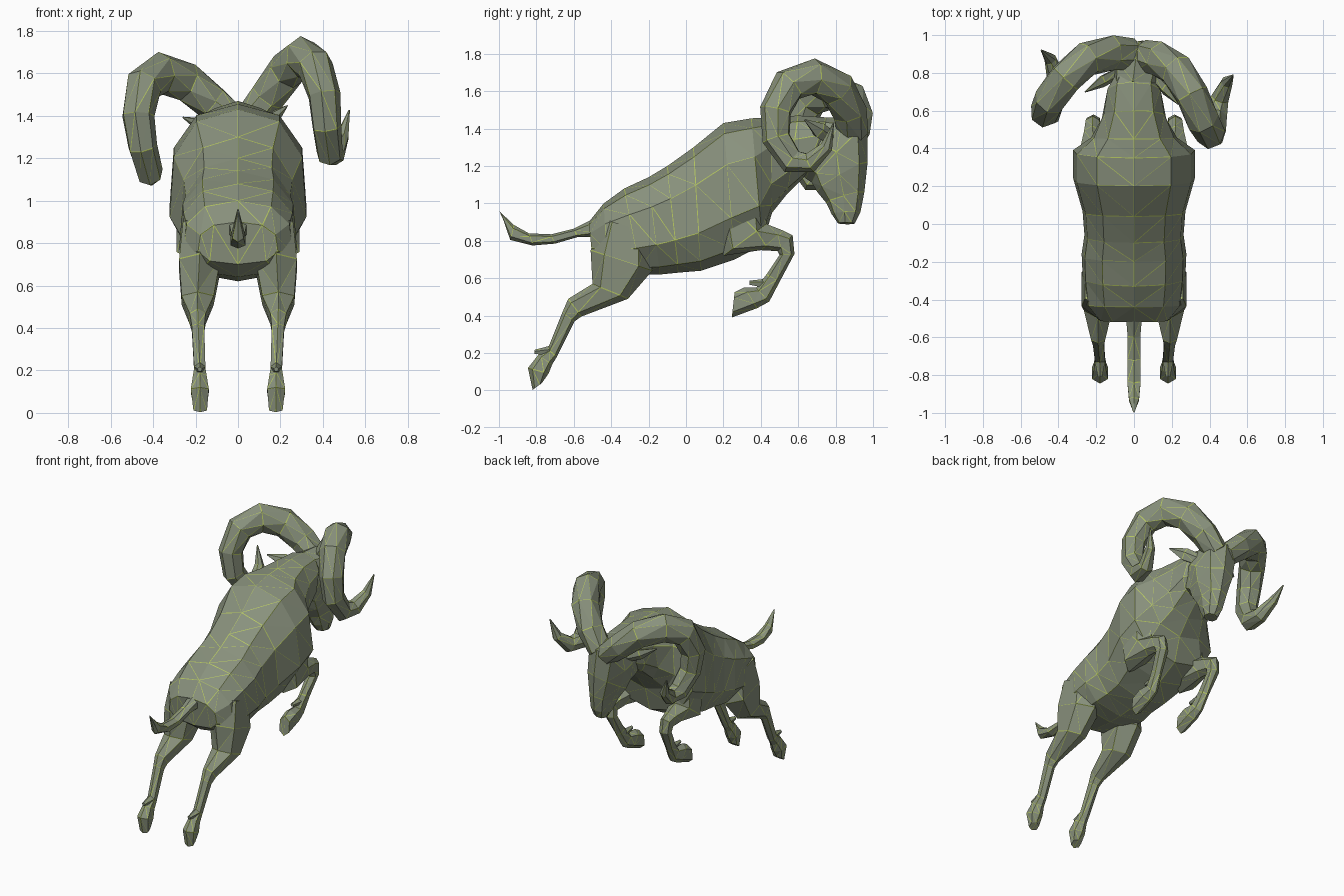
import bpy, bmesh, math, random
from mathutils import Vector, Matrix

random.seed(4)


def material(name, rgb):
    m = bpy.data.materials.new(name)
    m.diffuse_color = (*rgb, 1)
    return m


HIDE = material("grey green hide", (0.25, 0.285, 0.205))
EDGE = material("lime facet edges", (0.47, 0.58, 0.12))


def power(v, e):
    return math.copysign(abs(v) ** e, v)


def section(a, b, w, cx=0.0, n=8, e=0.85, egg=0.0):
    """Cross-section between two (y, z) points, half width w about x = cx."""
    a, b = Vector((cx, *a)), Vector((cx, *b))
    c, h = (a + b) / 2, (a - b) / 2
    angles = [2 * math.pi * i / n for i in range(n)]
    return [c + h * power(math.cos(t), e)
            + Vector((w * power(math.sin(t), e) * (1 - egg * math.cos(t)), 0, 0))
            for t in angles]


def tube_sections(path, n=6, flat=1.0):
    """Round sections along a path of (x, y, z, radius)."""
    pts = [Vector(p[:3]) for p in path]
    rings = []
    for i, p in enumerate(pts):
        t = (pts[min(i + 1, len(pts) - 1)] - pts[max(i - 1, 0)]).normalized()
        u = t.cross(Vector((1, 0, 0))).normalized()
        v = t.cross(u)
        r = path[i][3]
        rings.append([p + u * r * math.cos(2 * math.pi * k / n)
                      + v * r * flat * math.sin(2 * math.pi * k / n) for k in range(n)])
    return rings


def loft(name, rings, mirror=False, matrix=None):
    bm = bmesh.new()
    loops = [[bm.verts.new(p) for p in ring] for ring in rings]
    n = len(loops[0])
    for lo, hi in zip(loops, loops[1:]):
        for k in range(n):
            bm.faces.new((lo[k], lo[(k + 1) % n], hi[(k + 1) % n], hi[k]))
    bm.faces.new(loops[0][::-1])
    bm.faces.new(loops[-1])
    bmesh.ops.triangulate(bm, faces=bm.faces[:])
    bmesh.ops.recalc_face_normals(bm, faces=bm.faces[:])
    # flat lime slivers along some of the facet edges
    big = [f for f in bm.faces if f.calc_area() > 0.0008]
    rims = bmesh.ops.inset_individual(bm, faces=big, thickness=0.005)["faces"]
    for f in rims:
        f.material_index = int(random.random() < 0.6)
    mesh = bpy.data.meshes.new(name)
    bm.to_mesh(mesh)
    bm.free()
    mesh.materials.append(HIDE)
    mesh.materials.append(EDGE)
    ob = bpy.data.objects.new(name, mesh)
    bpy.context.collection.objects.link(ob)
    if matrix:
        ob.matrix_world = matrix
    if mirror:
        ob.modifiers.new("mirror", 'MIRROR').use_mirror_merge = False
    return ob


# body and neck
body = [
    ((-0.52, 0.90), (-0.50, 0.70), 0.19), ((-0.44, 1.00), (-0.42, 0.64), 0.26),
    ((-0.33, 1.08), (-0.24, 0.62), 0.275), ((-0.20, 1.14), (-0.14, 0.62), 0.28),
    ((-0.10, 1.20), (-0.04, 0.63), 0.265), ((0.04, 1.30), (0.08, 0.64), 0.275),
    ((0.20, 1.43), (0.26, 0.70), 0.325), ((0.35, 1.455), (0.41, 0.78), 0.325),
    ((0.45, 1.46), (0.46, 0.95), 0.23), ((0.60, 1.47), (0.54, 1.05), 0.172),
    ((0.75, 1.46), (0.64, 1.15), 0.15), ((0.84, 1.42), (0.70, 1.20), 0.10)]
loft("body", [section(*s, n=10, e=0.8, egg=0.1) for s in body])

# the head is turned and tilted a little, together with horns and ears
pivot = Vector((0, 0.85, 1.42))
turn = (Matrix.Translation(pivot + Vector((0.01, -0.005, 0)))
        @ Matrix.Rotation(-0.13, 4, 'Z') @ Matrix.Rotation(-0.11, 4, 'Y')
        @ Matrix.Translation(-pivot))
head = [
    ((0.76, 1.46), (0.60, 1.17), 0.12), ((0.88, 1.46), (0.65, 1.13), 0.135),
    ((0.975, 1.41), (0.68, 1.11), 0.13), ((0.98, 1.22), (0.71, 1.06), 0.115),
    ((0.965, 1.06), (0.76, 1.00), 0.08), ((0.945, 0.95), (0.79, 0.94), 0.065),
    ((0.915, 0.89), (0.825, 0.89), 0.045)]
loft("head", [section(*s) for s in head], matrix=turn)

horn = [
    (0.03, 0.90, 1.37, 0.085), (0.13, 0.895, 1.475, 0.095), (0.24, 0.845, 1.585, 0.1),
    (0.34, 0.73, 1.64, 0.1), (0.41, 0.605, 1.59, 0.096), (0.445, 0.54, 1.45, 0.087),
    (0.44, 0.545, 1.30, 0.078), (0.43, 0.63, 1.175, 0.07), (0.44, 0.73, 1.17, 0.055),
    (0.475, 0.82, 1.25, 0.035), (0.515, 0.86, 1.37, 0.004)]
loft("horns", tube_sections(horn, 7, 0.9), True, turn)

ear = [(0.09, 0.80, 1.33, 0.04), (0.17, 0.74, 1.37, 0.045), (0.25, 0.67, 1.42, 0.004)]
loft("ears", tube_sections(ear, 5, 0.6), True, turn)

# tail
tail = [
    ((-0.47, 0.93), (-0.47, 0.82), 0.05), ((-0.60, 0.865), (-0.58, 0.82), 0.038),
    ((-0.72, 0.835), (-0.70, 0.785), 0.04), ((-0.84, 0.84), (-0.82, 0.775), 0.04),
    ((-0.92, 0.885), (-0.94, 0.805), 0.03), ((-1.0, 0.96), (-0.99, 0.95), 0.004)]
loft("tail", [section(*s, n=6) for s in tail])

# front legs, folded in the leap
front = [
    ((0.42, 1.08), (0.15, 1.00), 0.08, 0.22), ((0.43, 0.89), (0.20, 0.72), 0.085, 0.215),
    ((0.52, 0.855), (0.40, 0.75), 0.05, 0.22), ((0.57, 0.83), (0.49, 0.745), 0.04, 0.22),
    ((0.58, 0.73), (0.50, 0.725), 0.038, 0.215), ((0.50, 0.58), (0.43, 0.62), 0.03, 0.20),
    ((0.445, 0.475), (0.375, 0.55), 0.033, 0.19), ((0.38, 0.44), (0.31, 0.55), 0.045, 0.19),
    ((0.245, 0.39), (0.26, 0.525), 0.042, 0.19)]
loft("front_legs", [section(*s, n=6) for s in front], True)

# hind legs, stretched back
hind = [
    ((-0.45, 0.92), (-0.20, 0.84), 0.09, 0.18), ((-0.51, 0.75), (-0.18, 0.64), 0.11, 0.18),
    ((-0.50, 0.57), (-0.31, 0.49), 0.085, 0.19), ((-0.63, 0.49), (-0.56, 0.395), 0.042, 0.19),
    ((-0.66, 0.42), (-0.595, 0.37), 0.033, 0.188), ((-0.74, 0.22), (-0.69, 0.18), 0.03, 0.18),
    ((-0.79, 0.19), (-0.715, 0.14), 0.036, 0.18), ((-0.845, 0.12), (-0.735, 0.09), 0.048, 0.18),
    ((-0.82, 0.003), (-0.77, 0.04), 0.036, 0.178)]
loft("hind_legs", [section(*s, n=6) for s in hind], True)

# dewclaws above the hooves
for name, base, tip in (("front_dewclaws", (0.19, 0.43, 0.57), (0.19, 0.34, 0.575)),
                        ("hind_dewclaws", (0.18, -0.73, 0.21), (0.18, -0.81, 0.205))):
    loft(name, tube_sections([(*base, 0.028), (*tip, 0.012)], 5), True)
